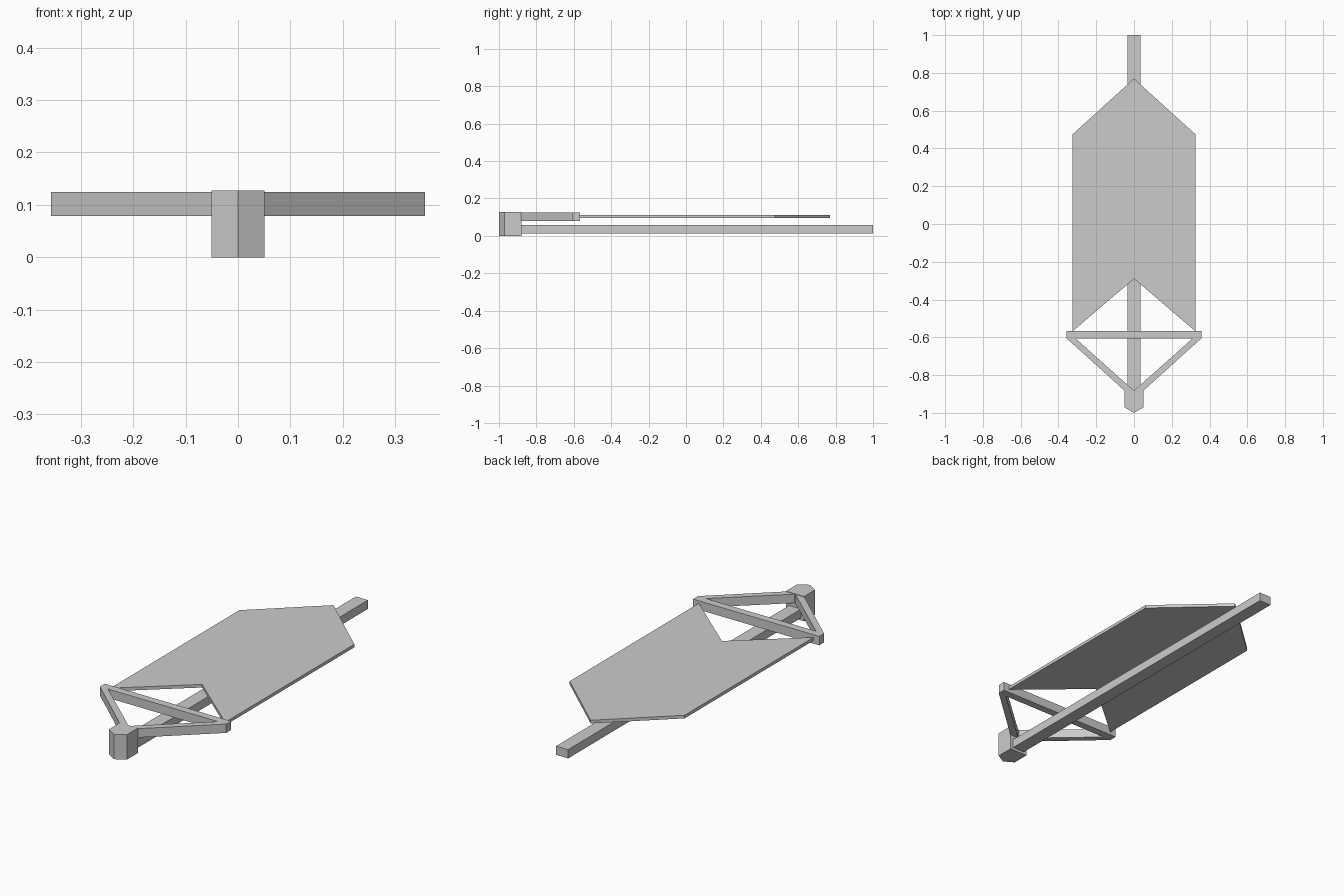
import bpy, bmesh

if "Cube" in bpy.data.objects:
    bpy.data.objects.remove(bpy.data.objects["Cube"])


def prism(name, pts, z0, z1):
    """Extrude a plan outline (x, y) from z0 up to z1."""
    bm = bmesh.new()
    face = bm.faces.new([bm.verts.new((x, y, z0)) for x, y in pts])
    ext = bmesh.ops.extrude_face_region(bm, geom=[face])
    for v in ext["geom"]:
        if isinstance(v, bmesh.types.BMVert):
            v.co.z = z1
    bmesh.ops.recalc_face_normals(bm, faces=bm.faces)
    me = bpy.data.meshes.new(name)
    bm.to_mesh(me)
    bm.free()
    ob = bpy.data.objects.new(name, me)
    bpy.context.collection.objects.link(ob)
    return ob


# Pointed block at the front end
prism("front_block", [(-0.051, -0.88), (-0.051, -0.97), (0, -1.0),
                      (0.051, -0.97), (0.051, -0.88)], 0, 0.127)

# Long straight bar running to the back
prism("long_bar", [(-0.034, -0.885), (0.034, -0.885),
                   (0.034, 1.0), (-0.034, 1.0)], 0.013, 0.058)

# Thin chevron-ended plate above the bar
prism("plate", [(0, -0.29), (0.325, -0.568), (0.325, 0.475), (0, 0.77),
                (-0.325, 0.475), (-0.325, -0.568)], 0.095, 0.111)

# Triangular frame: cross bar and two slanted arms
F0, F1 = 0.079, 0.1245
prism("cross_bar", [(-0.357, -0.605), (0.357, -0.605),
                    (0.357, -0.566), (-0.357, -0.566)], F0, F1)
for side, s in (("left", -1), ("right", 1)):
    prism(side + "_arm", [(s * x, y) for x, y in (
        (0.357, -0.605), (0.311, -0.605), (0, -0.882), (0.045, -0.887))], F0, F1)
